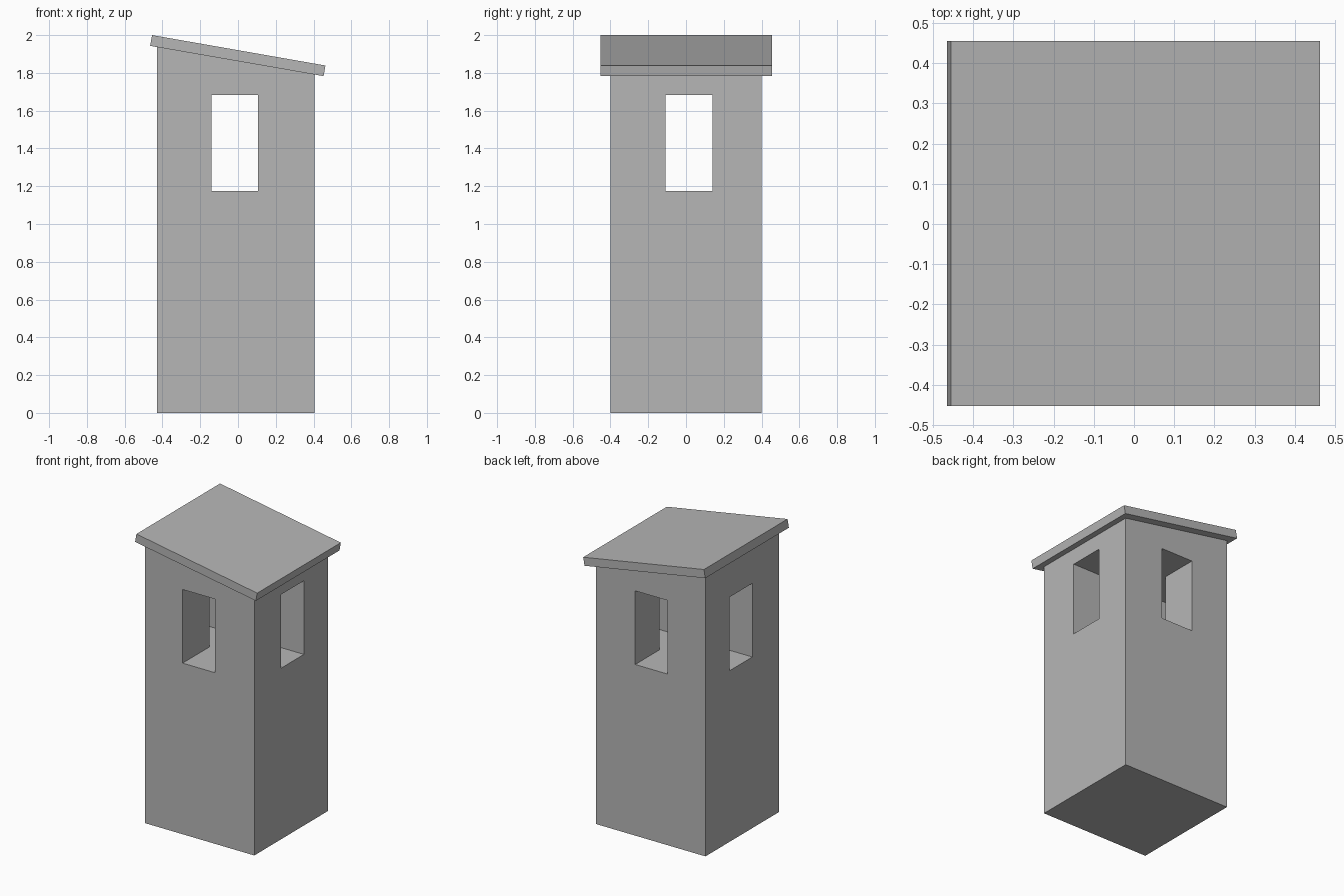
import bpy

cube = bpy.data.objects.get("Cube")
if cube:
    bpy.data.objects.remove(cube, do_unlink=True)

# Single plain grey
GREY = (0.47, 0.47, 0.47, 1)
grey = bpy.data.materials.new("plain_grey")
grey.use_nodes = True
grey.diffuse_color = GREY
grey.node_tree.nodes["Principled BSDF"].inputs["Base Color"].default_value = GREY


def prism(name, profile, y0, y1):
    """Extrude an (x, z) profile, listed counter-clockwise from the front, along y."""
    n = len(profile)
    verts = [(x, y, z) for y in (y0, y1) for x, z in profile]
    faces = [list(range(n)), list(range(2 * n - 1, n - 1, -1))]
    faces += [[i, i + n, (i + 1) % n + n, (i + 1) % n] for i in range(n)]
    mesh = bpy.data.meshes.new(name)
    mesh.from_pydata(verts, [], faces)
    mesh.materials.append(grey)
    obj = bpy.data.objects.new(name, mesh)
    bpy.context.collection.objects.link(obj)
    return obj


def rect(x0, x1, z0, z1):
    return [(x0, z0), (x1, z0), (x1, z1), (x0, z1)]


# Sloping roof slab
roof_left, roof_right = (-0.465, 1.943), (0.453, 1.783)
prism("roof", [roof_left, roof_right, (0.463, 1.839), (-0.455, 2.0)], -0.453, 0.455)


def roof_underside(x):
    t = (x - roof_left[0]) / (roof_right[0] - roof_left[0])
    return roof_left[1] + t * (roof_right[1] - roof_left[1])


# Solid tower body, its top following the roof slope
left, right, depth = -0.428, 0.404, 0.4
tower = prism("tower_body", [(left, 0), (right, 0), (right, roof_underside(right)),
                             (left, roof_underside(left))], -depth, depth)

# Two crossing window openings cut right through the tower
sill, head = 1.176, 1.682
cutters = [
    prism("front_window_cutter", rect(-0.141, 0.106, sill, head), -1, 1),
    prism("side_window_cutter", rect(-1, 1, sill, head), -0.109, 0.139),
]
bpy.context.view_layer.objects.active = tower
for cutter in cutters:
    cutter.hide_render = True
    cut = tower.modifiers.new("window_opening", "BOOLEAN")
    cut.operation = "DIFFERENCE"
    cut.solver = "EXACT"
    cut.object = cutter
    bpy.ops.object.modifier_apply(modifier=cut.name)
    bpy.data.objects.remove(cutter, do_unlink=True)
